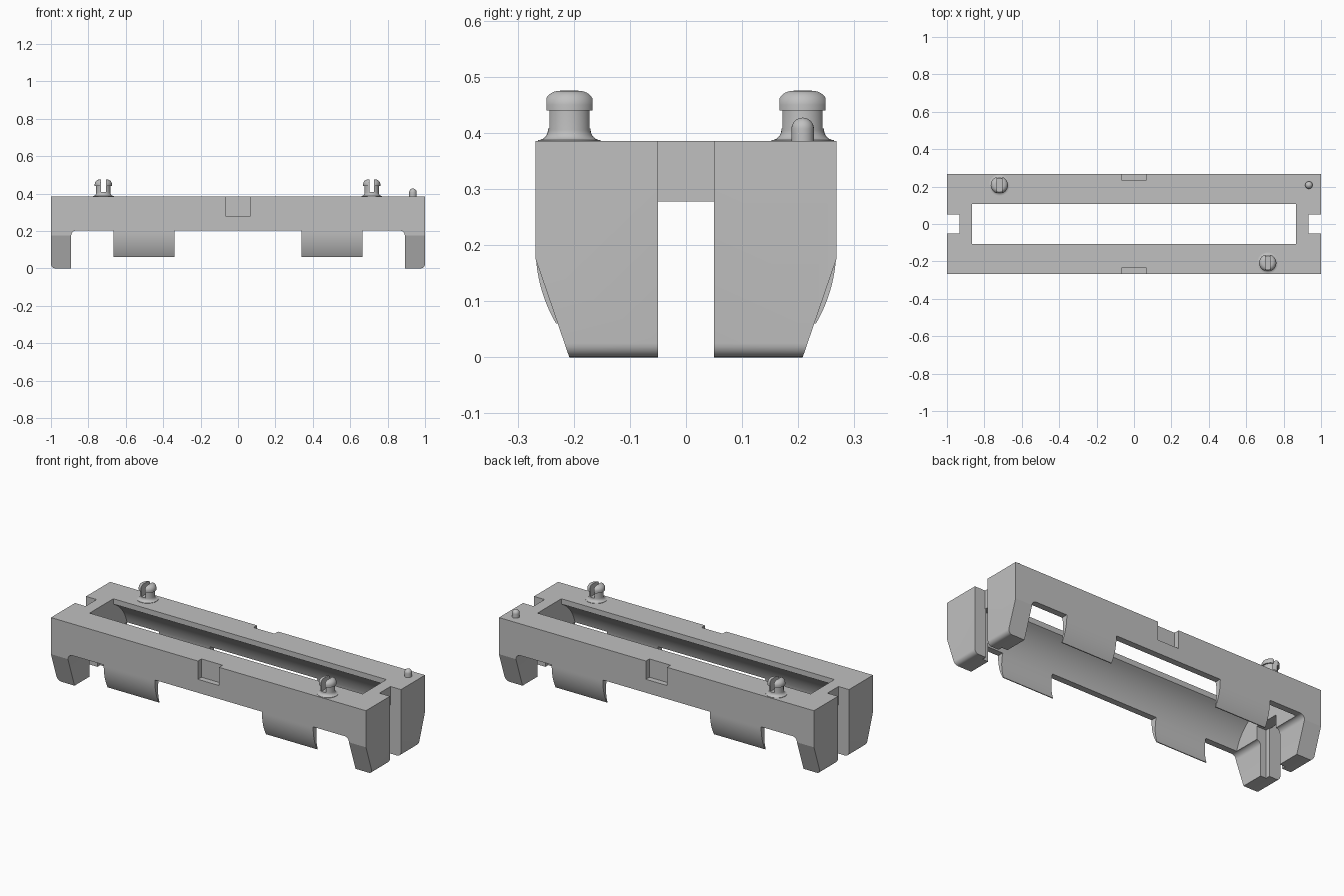
import bpy, bmesh, math
from mathutils import Vector

cube = bpy.data.objects.get("Cube")
if cube:
    bpy.data.objects.remove(cube, do_unlink=True)

grey = bpy.data.materials.new("plain grey")
grey.use_nodes = True
COLOR = (0.53, 0.53, 0.53, 1)
grey.diffuse_color = COLOR
grey.node_tree.nodes["Principled BSDF"].inputs["Base Color"].default_value = COLOR

TOP, WALL = 0.385, 0.268
SHELL_Z, SHELL_R = 0.195, 0.268
CAVITY_Z, CAVITY_R = 0.14, 0.24


def finish(name, bm):
    bmesh.ops.recalc_face_normals(bm, faces=bm.faces)
    mesh = bpy.data.meshes.new(name)
    bm.to_mesh(mesh)
    bm.free()
    mesh.materials.append(grey)
    obj = bpy.data.objects.new(name, mesh)
    bpy.context.collection.objects.link(obj)
    return obj


def prism(name, points, axis, lo, hi):
    """Extrude a (horizontal, z) outline along x or y."""
    bm = bmesh.new()
    place = (lambda p: (lo, p[0], p[1])) if axis == "x" else (lambda p: (p[0], lo, p[1]))
    face = bm.faces.new([bm.verts.new(place(p)) for p in points])
    out = bmesh.ops.extrude_face_region(bm, geom=[face])
    step = Vector((hi - lo, 0, 0) if axis == "x" else (0, hi - lo, 0))
    bmesh.ops.translate(bm, vec=step, verts=[v for v in out["geom"] if isinstance(v, bmesh.types.BMVert)])
    return finish(name, bm)


def box(name, x0, x1, y0, y1, z0, z1):
    return prism(name, [(x0, z0), (x1, z0), (x1, z1), (x0, z1)], "y", y0, y1)


def arc(cx, cz, r, a0, a1, n):
    return [(cx + r * math.cos(a0 + (a1 - a0) * i / n),
             cz + r * math.sin(a0 + (a1 - a0) * i / n)) for i in range(n + 1)]


def lathe(name, profile, x, y, steps=40):
    bm = bmesh.new()
    verts = [bm.verts.new((r, 0, z)) for r, z in profile]
    edges = [bm.edges.new(pair) for pair in zip(verts, verts[1:])]
    bmesh.ops.spin(bm, geom=verts + edges, cent=(0, 0, 0), axis=(0, 0, 1), angle=2 * math.pi, steps=steps)
    bmesh.ops.remove_doubles(bm, verts=bm.verts, dist=0.0001)
    bmesh.ops.translate(bm, vec=(x, y, 0), verts=bm.verts)
    return finish(name, bm)


def boolean(obj, tool, operation="DIFFERENCE"):
    mod = obj.modifiers.new("cut", "BOOLEAN")
    mod.operation, mod.solver, mod.object = operation, "EXACT", tool
    bpy.context.view_layer.objects.active = obj
    bpy.ops.object.modifier_apply(modifier=mod.name)
    bpy.data.objects.remove(tool, do_unlink=True)


def smooth(obj, angle=30):
    bpy.ops.object.select_all(action="DESELECT")
    obj.select_set(True)
    bpy.context.view_layer.objects.active = obj
    bpy.ops.object.shade_smooth_by_angle(angle=math.radians(angle))


# Frame: front outline with legs, trimmed by the tapered end outline
half = [(1, TOP)]
half += arc(0.975, 0.025, 0.025, 0, -math.pi / 2, 6)
half += [(0.892, 0)]
half += arc(0.864, 0.175, 0.028, 0, math.pi / 2, 6)
frame = prism("frame", half + [(-x, z) for x, z in reversed(half)], "y", -0.4, 0.4)
side = [(WALL, 0.5), (WALL, 0.175), (0.208, 0), (0.173, -0.1)]
boolean(frame, prism("taper", side + [(-y, z) for y, z in reversed(side)], "x", -1.2, 1.2), "INTERSECT")

# Curved clips hanging below the side walls, hollowed together with the frame
CLIP_Z = 0.06
section = arc(0, SHELL_Z, SHELL_R, 0, math.asin((CLIP_Z - SHELL_Z) / SHELL_R), 16)
section += [(0.15, CLIP_Z), (0.15, 0.3), (WALL, 0.3)]
for x0, x1 in ((-0.665, -0.34), (0.34, 0.665)):
    for s in (-1, 1):
        boolean(frame, prism("clip", [(s * y, z) for y, z in section], "x", x0, x1), "UNION")

# Round cavity with a narrower opening through the top lip
OPEN = 0.108
a = math.acos(OPEN / CAVITY_R)
cavity = arc(0, CAVITY_Z, CAVITY_R, a, -math.pi - a, 64) + [(-OPEN, 0.5), (OPEN, 0.5)]
boolean(frame, prism("cavity", cavity, "x", -0.867, 0.867))

# End slots, wider on the inside of the legs, and side notches
for s in (-1, 1):
    slot = [(0.8, -0.1), (1.1, -0.1), (1.1, 0.5), (0.933, 0.5), (0.933, 0.278), (0.8, 0.278)]
    boolean(frame, prism("slot", [(s * x, z) for x, z in slot], "y", -0.05, 0.05))
    x0, x1 = sorted((s * 0.8, s * 0.928))
    boolean(frame, box("recess", x0, x1, -0.075, 0.075, -0.1, 0.278))
    y0, y1 = sorted((s * 0.236, s * 0.4))
    boolean(frame, box("notch", -0.067, 0.067, y0, y1, 0.28, 0.5))
smooth(frame, 17)

# Split snap pegs with flared feet and domed heads
peg = [(0, TOP - 0.01), (0.056, TOP - 0.01), (0.056, TOP)]
peg += arc(0.056, TOP + 0.02, 0.018, -math.pi / 2, -math.pi, 6)
peg += [(0.038, 0.44), (0.046, 0.44), (0.046, 0.45)]
peg += arc(0.021, 0.45, 0.025, 0.1, math.pi / 2, 8) + [(0, 0.475)]
for name, x, y in (("right_back_peg", -0.72, 0.208), ("left_front_peg", 0.715, -0.208)):
    obj = lathe(name, peg, x, y)
    boolean(obj, box("split", x - 0.013, x + 0.013, y - 0.1, y + 0.1, 0.408, 0.6))
    for s in (-1, 1):
        y0, y1 = sorted((y + s * 0.041, y + s * 0.1))
        boolean(obj, box("flat", x - 0.1, x + 0.1, y0, y1, 0.425, 0.6))
    smooth(obj)

# Small locating pin
pin = [(0, TOP - 0.01), (0.02, TOP - 0.01)] + arc(0, 0.407, 0.02, 0, math.pi / 2, 8)
smooth(lathe("locating_pin", pin, 0.935, 0.208, 24))
